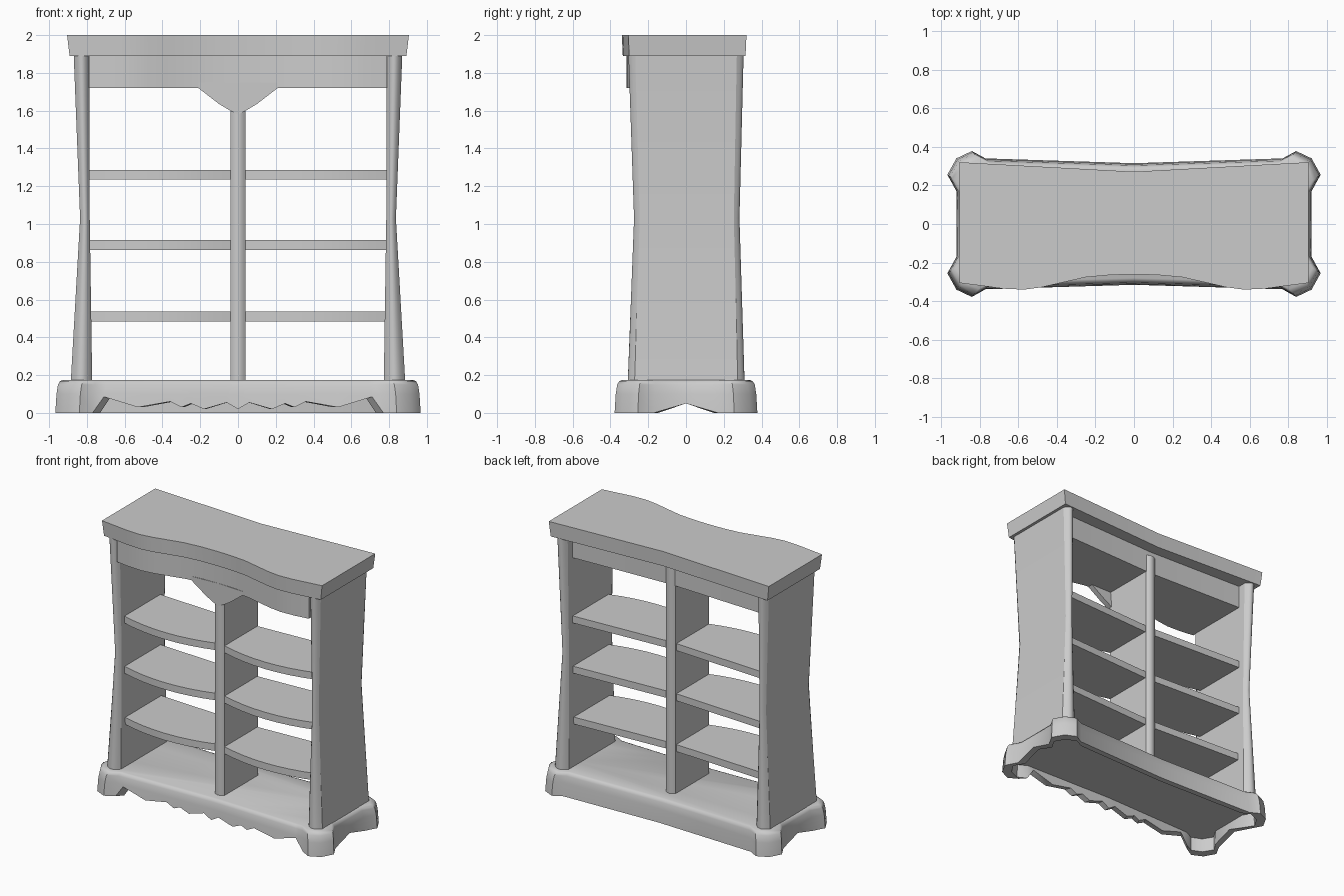
import bpy, bmesh, math

cube = bpy.data.objects.get("Cube")
if cube:
    bpy.data.objects.remove(cube, do_unlink=True)

grey = bpy.data.materials.new("plain_grey")
grey.use_nodes = True
COLOUR = (0.6, 0.6, 0.6, 1)
grey.diffuse_color = COLOUR
grey.node_tree.nodes["Principled BSDF"].inputs["Base Color"].default_value = COLOUR


def loft(name, rings, angle=35):
    """Skin a list of equal-length closed rings and cap both ends."""
    bm = bmesh.new()
    loops = [[bm.verts.new(p) for p in ring] for ring in rings]
    n = len(loops[0])
    for a, b in zip(loops, loops[1:]):
        for i in range(n):
            j = (i + 1) % n
            bm.faces.new((a[i], a[j], b[j], b[i]))
    bm.faces.new(loops[0])
    bm.faces.new(loops[-1])
    bmesh.ops.recalc_face_normals(bm, faces=bm.faces)
    mesh = bpy.data.meshes.new(name)
    bm.to_mesh(mesh)
    bm.free()
    mesh.materials.append(grey)
    obj = bpy.data.objects.new(name, mesh)
    bpy.context.collection.objects.link(obj)
    bpy.ops.object.select_all(action='DESELECT')
    obj.select_set(True)
    bpy.context.view_layer.objects.active = obj
    bpy.ops.object.shade_smooth_by_angle(angle=math.radians(angle))
    return obj


def mirror_half(half):
    """Complete a ring from its +x half, whose ends lie on x = 0."""
    return half + [(-p[0], *p[1:]) for p in reversed(half[1:-1])]


def prism(name, plan, z0, z1, flare=1.0):
    return loft(name, [[(x * s, y * s, z) for x, y in plan]
                       for z, s in ((z0, 1.0), (z1, flare))])


# Serpentine front line shared by the top board and the frieze
FRONT = [(0, -.265), (.12, -.268), (.25, -.28), (.38, -.31), (.48, -.333),
         (.57, -.345), (.68, -.34), (.79, -.325), (.905, -.31)]


def front_y(x):
    x = abs(x)
    for (x0, y0), (x1, y1) in zip(FRONT, FRONT[1:]):
        if x <= x1:
            return y0 + (y1 - y0) * (x - x0) / (x1 - x0)
    return FRONT[-1][1]


# Top board, flaring slightly upward
board = mirror_half(FRONT + [(.905, .325), (0, .275)])
prism("top_board", [(x * .985, y * .97) for x, y in board], 1.89, 2.0, 1 / .985)

# Frieze under the top, with a pointed drop in the middle
frieze = [(x, y + .03) for x, y in FRONT[:-1]] + [(.79, .21), (0, .18)]
prism("frieze", mirror_half(frieze), 1.72, 1.9)
drop = mirror_half([(0, 1.58), (.05, 1.605), (.1, 1.635), (.21, 1.72), (.21, 1.75), (0, 1.75)])
loft("frieze_drop", [[(x, front_y(x) + d, z) for x, z in drop] for d in (.029, .07)])


# Upright panels with rounded front and back edges
def upright(name, side, levels):
    steps = [i / 4 - 1 for i in range(9)]
    rings = []
    for z, inner, outer, front, back, bulge in levels:
        mid, half = (inner + outer) / 2, (outer - inner) / 2
        ring = [(mid + half * t, front + bulge * t * t) for t in steps]
        ring += [(mid - half * t, back - bulge * t * t) for t in steps]
        rings.append([(side * x, y, z) for x, y in ring])
    loft(name, rings, 28)


for label, side in (("left", 1), ("right", -1)):
    upright(label + "_side_panel", side, [
        (.17, .772, .885, -.308, .31, .036),
        (1.03, .785, .836, -.275, .283, .03),
        (1.9, .785, .87, -.305, .305, .036)])
upright("centre_divider", 1, [(z, -.04, .04, -.235, .2, .02) for z in (.17, 1.85)])

# Bow-fronted shelves on both sides of the divider
for row, z in enumerate((.485, .862, 1.235)):
    for label, side in (("left", 1), ("right", -1)):
        plan = []
        for i in range(9):
            t = i / 4 - 1
            plan.append((side * (.41 + .385 * t), -.27 + .06 * t * t))
        plan += [(side * .795, .21), (side * .025, .17)]
        prism(f"{label}_shelf_{row + 1}", plan, z, z + .052)

# Plinth: hollow below, with scalloped front skirt, arched sides and bulging feet
scallop = [(0, .02), (.06, .055), (.18, .02), (.25, .05), (.3, .03),
           (.36, .06), (.53, .03), (.71, .085), (.77, 0)]
foot = [(.84, .378), (.92, .34), (.967, .255), (.92, .17)]
half = [(x, -.315 - .03 * x, z) for x, z in scallop]
half += [(x, -y, 0) for x, y in foot] + [(.92, 0, .05)]
half += [(x, y, 0) for x, y in reversed(foot)] + [(.77, .34, 0), (0, .315, 0)]
outline = mirror_half(half)


def plinth_ring(inset, z=None):
    return [(x * (1 - inset / .967), y * (1 - inset / .378), b if z is None else z)
            for x, y, b in outline]


loft("plinth", [plinth_ring(.042, .175), plinth_ring(.025, .168), plinth_ring(.014, .15),
                plinth_ring(.006, .1), plinth_ring(0), plinth_ring(.05),
                plinth_ring(.055, .1)], 40)
